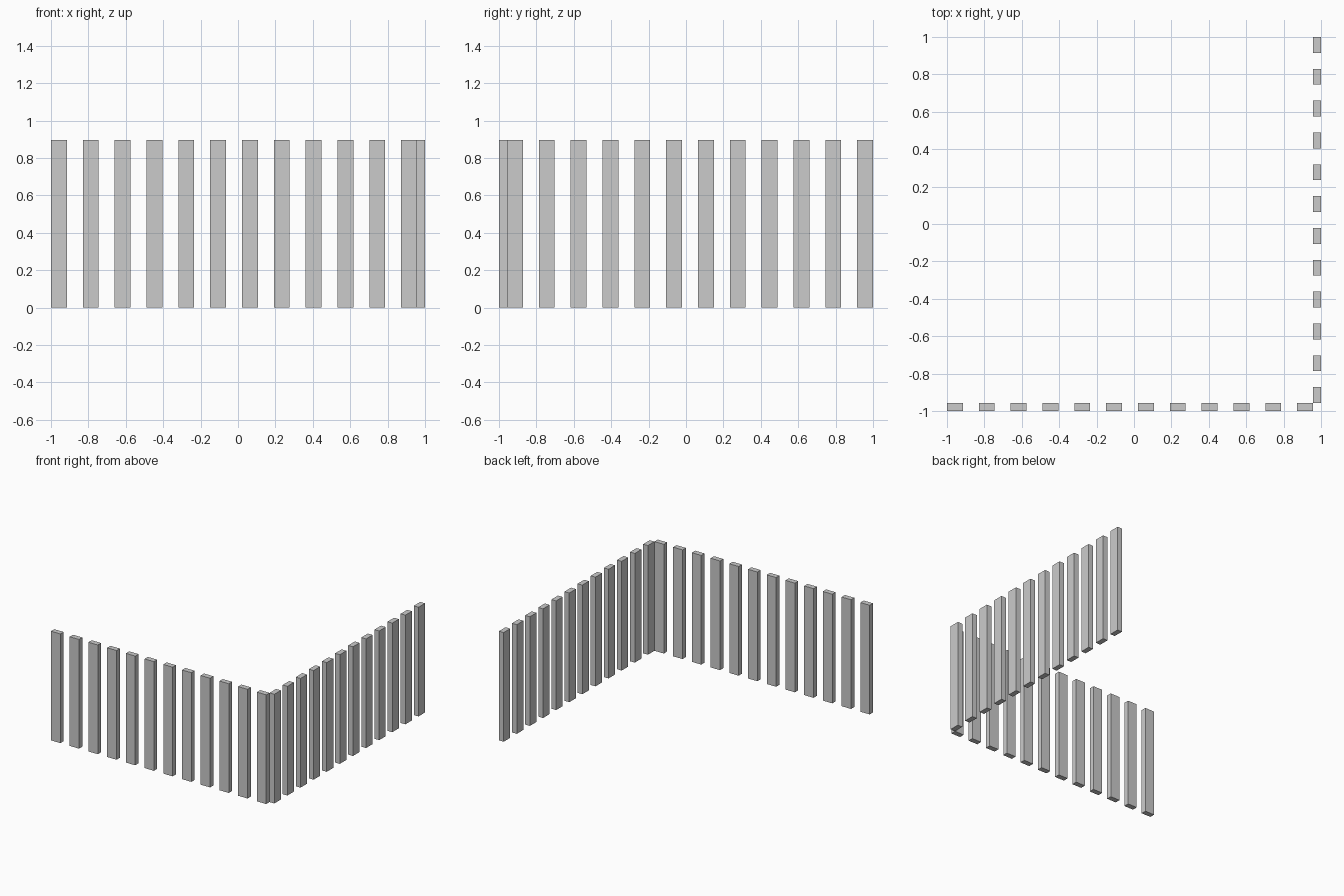
import bpy

if "Cube" in bpy.data.objects:
    bpy.data.objects.remove(bpy.data.objects["Cube"])

COUNT = 12
THICK = 0.043                           # board thickness
WIDTH = (2 - THICK) / (2 * COUNT - 1)   # gaps are as wide as boards
HEIGHT = 0.897


def board(name, x, y, sx, sy):
    """Upright box with its low corner at (x, y, 0)."""
    bpy.ops.mesh.primitive_cube_add(size=1, location=(x + sx / 2, y + sy / 2, HEIGHT / 2))
    ob = bpy.context.object
    ob.name = name
    ob.scale = (sx, sy, HEIGHT)
    bpy.ops.object.transform_apply(location=False, rotation=False, scale=True)


for i in range(COUNT):
    step = 2 * WIDTH * i
    # front row of pickets, running along x
    board(f"front_picket_{i + 1}", -1 + step, -1, WIDTH, THICK)
    # right row of pickets, running along y and meeting the front row at the corner
    board(f"right_picket_{i + 1}", 1 - THICK, -1 + THICK + step, THICK, WIDTH)
